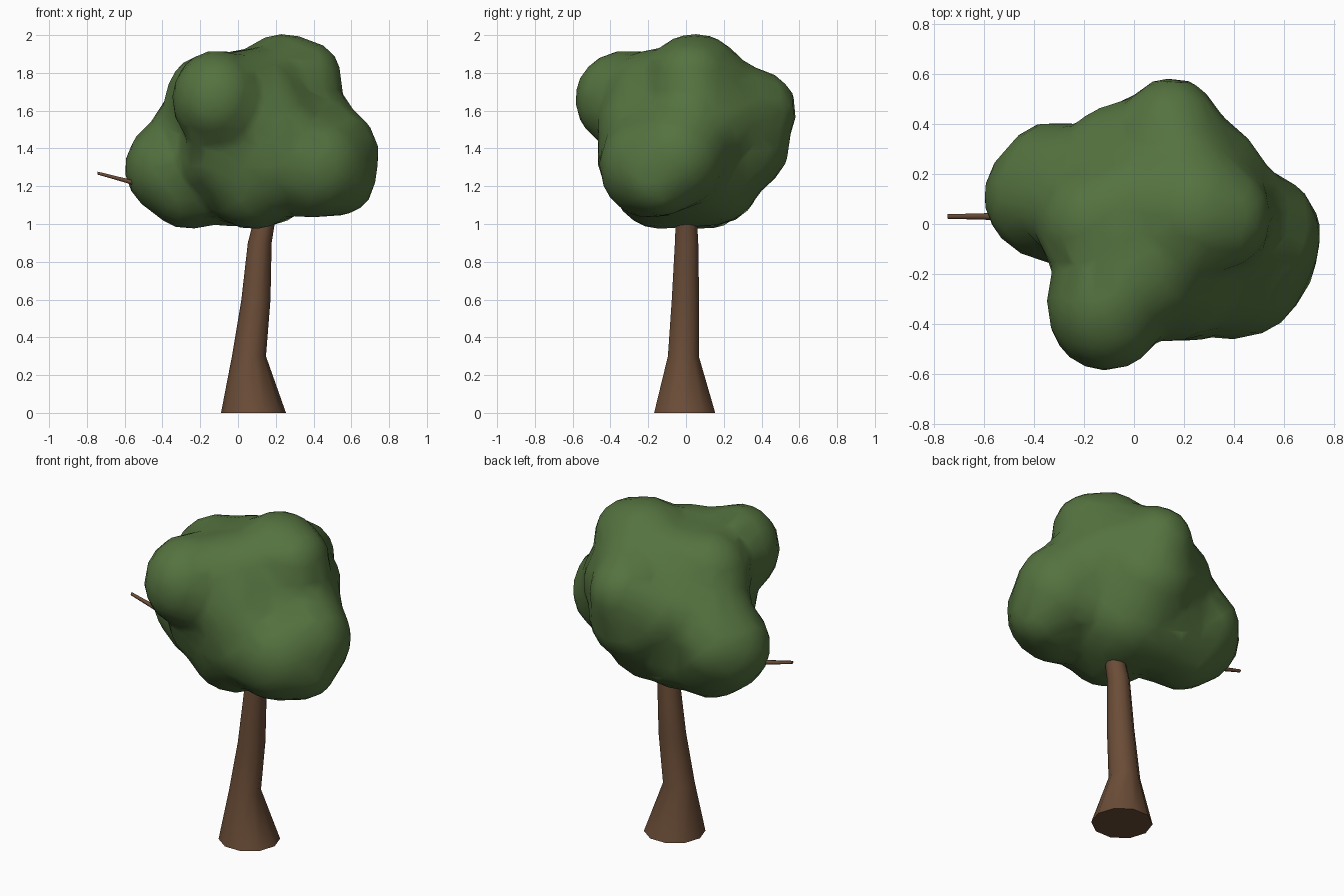
import bpy, bmesh, math
from mathutils import Matrix, Vector

if "Cube" in bpy.data.objects:
    bpy.data.objects.remove(bpy.data.objects["Cube"])


def material(name, rgb):
    m = bpy.data.materials.new(name)
    m.diffuse_color = (*rgb, 1)
    m.use_nodes = True
    m.node_tree.nodes["Principled BSDF"].inputs["Base Color"].default_value = m.diffuse_color
    return m


leaf = material("leaf green", (0.09, 0.17, 0.05))
bark = material("bark brown", (0.145, 0.073, 0.038))


def add_object(name, bm, mat):
    mesh = bpy.data.meshes.new(name)
    bmesh.ops.recalc_face_normals(bm, faces=bm.faces)
    bm.to_mesh(mesh)
    bm.free()
    ob = bpy.data.objects.new(name, mesh)
    bpy.context.collection.objects.link(ob)
    mesh.materials.append(mat)
    return ob


def foliage(name, lobes):
    """Fuse ellipsoid lobes into one soft, slightly irregular clump."""
    bm = bmesh.new()
    for centre, size in lobes:
        # small allowance for the shrinkage of the smoothing
        scale = [s + 0.015 for s in size]
        bmesh.ops.create_icosphere(
            bm, subdivisions=3, radius=1,
            matrix=Matrix.Translation(centre) @ Matrix.Diagonal((*scale, 1)))
    ob = add_object(name, bm, leaf)
    remesh = ob.modifiers.new("fuse", 'REMESH')
    remesh.mode = 'VOXEL'
    remesh.voxel_size = 0.033
    remesh.use_smooth_shade = True
    smooth = ob.modifiers.new("soften", 'SMOOTH')
    smooth.factor = 0.5
    smooth.iterations = 14
    thin = ob.modifiers.new("simplify", 'DECIMATE')
    thin.ratio = 0.1
    return ob


def tube(name, rings, sides, u, v, angle):
    """Skin rings of (centre, radius u, radius v) and cap both ends."""
    bm = bmesh.new()
    u, v = Vector(u), Vector(v)
    loops = []
    for centre, ru, rv in rings:
        loops.append([bm.verts.new(Vector(centre)
                                   + u * ru * math.cos(math.tau * i / sides)
                                   + v * rv * math.sin(math.tau * i / sides))
                      for i in range(sides)])
    for a, b in zip(loops, loops[1:]):
        for i in range(sides):
            j = (i + 1) % sides
            bm.faces.new((a[i], a[j], b[j], b[i]))
    bm.faces.new(loops[0])
    bm.faces.new(loops[-1])
    ob = add_object(name, bm, bark)
    bpy.ops.object.select_all(action='DESELECT')
    ob.select_set(True)
    bpy.context.view_layer.objects.active = ob
    bpy.ops.object.shade_smooth_by_angle(angle=math.radians(angle))
    return ob


def ball(x, y, z, r):
    return ((x, y, z), (r, r, r))


# Outer lobes that give the crown its outline
lobes = [
    ((0.10, 0.02, 1.38), (0.38, 0.37, 0.39)),     # core
    ((0.24, 0.05, 1.74), (0.25, 0.26, 0.26)),     # top
    ((0.37, 0.03, 1.77), (0.17, 0.20, 0.19)),
    ((0.15, 0.33, 1.60), (0.20, 0.25, 0.22)),     # back
    ((-0.11, -0.32, 1.66), (0.23, 0.26, 0.25)),   # front
    ((-0.14, 0.00, 1.64), (0.24, 0.24, 0.26)),    # upper left
    ((0.46, -0.05, 1.36), (0.28, 0.26, 0.27)),    # right
    ((0.40, -0.19, 1.31), (0.28, 0.26, 0.27)),
    ((0.52, -0.14, 1.24), (0.20, 0.20, 0.19)),
    ((-0.32, 0.11, 1.30), (0.27, 0.25, 0.26)),    # lower left
    ((-0.25, 0.10, 1.23), (0.25, 0.25, 0.25)),
    ((-0.32, 0.19, 1.33), (0.21, 0.21, 0.21)),
]

# Balls that fill the hollows between neighbouring lobes
fillers = [
    ball(0.15, -0.18, 1.50, 0.28),
    ball(0.20, -0.19, 1.35, 0.27),
    ball(0.08, -0.15, 1.66, 0.26),
    ball(-0.05, -0.22, 1.68, 0.22),
    ball(-0.04, -0.17, 1.38, 0.25),
    ball(0.08, -0.13, 1.24, 0.26),
    ball(-0.04, 0.25, 1.50, 0.23),
    ball(0.13, 0.27, 1.43, 0.27),
    ball(0.12, 0.12, 1.28, 0.28),
    ball(0.27, 0.18, 1.55, 0.24),
    ball(0.19, 0.20, 1.66, 0.22),
    ball(0.02, 0.08, 1.68, 0.23),
    ball(0.33, 0.03, 1.50, 0.28),
    ball(-0.19, 0.13, 1.42, 0.26),
    ball(-0.27, 0.08, 1.49, 0.18),
    ball(-0.06, 0.14, 1.25, 0.25),
]
foliage("crown", lobes + fillers)

# Flared, leaning trunk
tube("trunk", [
    ((0.082, -0.007, 0.00), 0.172, 0.17),
    ((0.058, -0.014, 0.30), 0.09, 0.086),
    ((0.095, -0.003, 0.60), 0.077, 0.076),
    ((0.115, 0.003, 0.90), 0.063, 0.065),
    ((0.14, 0.002, 1.02), 0.057, 0.059),
    ((0.19, 0.00, 1.20), 0.045, 0.045),
], 10, (1, 0, 0), (0, 1, 0), 40)

# Bare twig poking out of the lower left of the crown
tube("twig", [
    ((-0.25, 0.03, 1.14), 0.02, 0.02),
    ((-0.52, 0.03, 1.21), 0.015, 0.015),
    ((-0.745, 0.03, 1.27), 0.009, 0.009),
], 6, (0, 1, 0), (0, 0, 1), 65)
